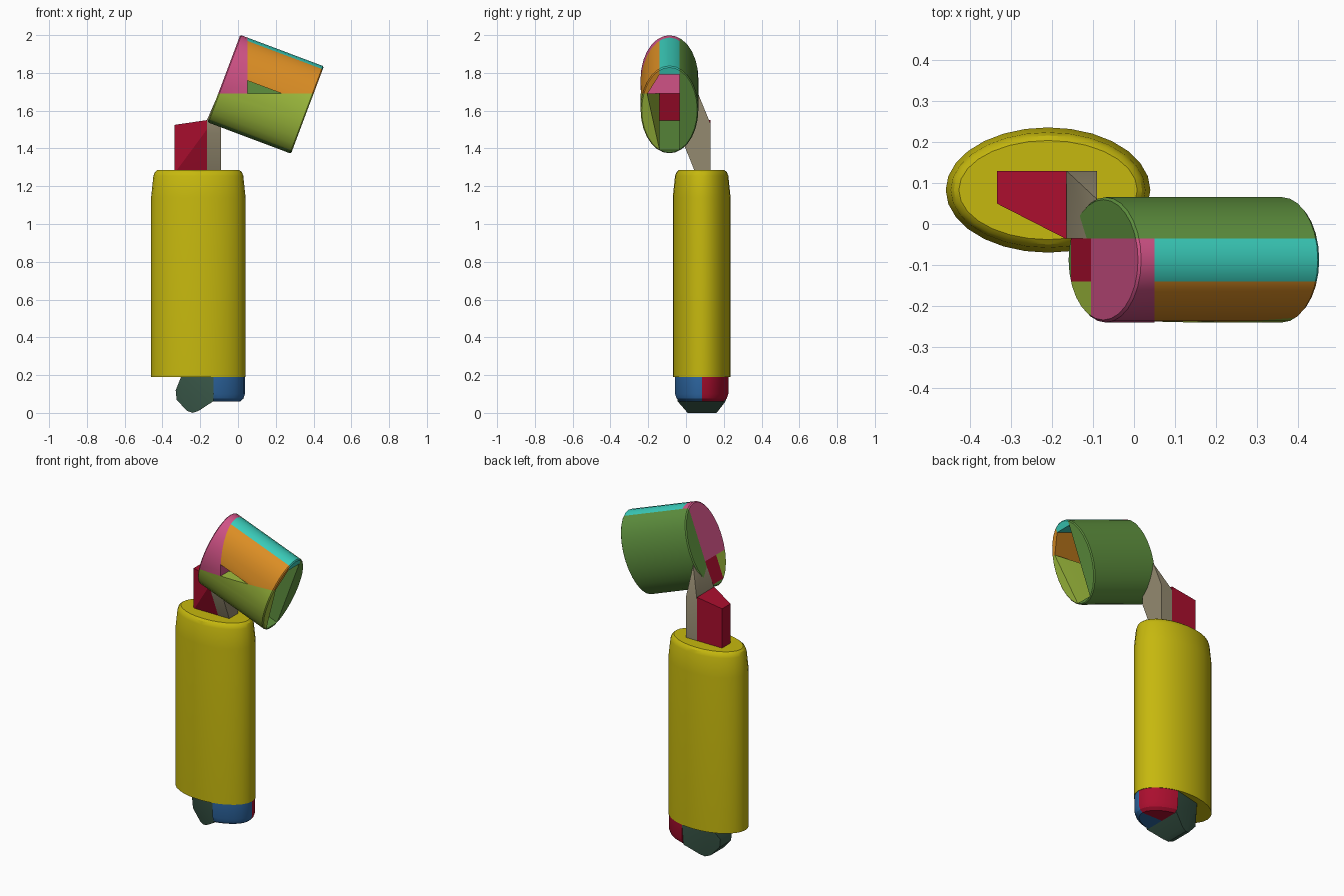
import bpy, bmesh, math
from mathutils import Vector

if "Cube" in bpy.data.objects:
    bpy.data.objects.remove(bpy.data.objects["Cube"], do_unlink=True)


def material(name, rgb):
    lin = [((c / 255 + 0.055) / 1.055) ** 2.4 for c in rgb]
    m = bpy.data.materials.new(name)
    m.use_nodes = True
    m.diffuse_color = (*lin, 1)
    m.node_tree.nodes["Principled BSDF"].inputs["Base Color"].default_value = (*lin, 1)
    return m


yellow = material("yellow", (198, 184, 14))
blue = material("blue", (46, 104, 164))
crimson = material("crimson", (170, 14, 46))
pine = material("dark green", (62, 94, 78))
beige = material("beige", (148, 138, 112))
green = material("green", (94, 144, 62))
lime = material("lime", (160, 190, 62))
orange = material("orange", (220, 142, 36))
pink = material("pink", (208, 82, 134))
cyan = material("cyan", (58, 204, 186))


def solid(name, points, mat, cuts=()):
    """Convex solid through the points; each cut (point, normal) removes the normal's side."""
    bm = bmesh.new()
    for p in points:
        bm.verts.new(p)
    res = bmesh.ops.convex_hull(bm, input=bm.verts)
    spare = {g for g in res["geom_interior"] + res["geom_unused"]
             if isinstance(g, bmesh.types.BMVert)}
    bmesh.ops.delete(bm, geom=list(spare), context='VERTS')
    for co, no in cuts:
        bmesh.ops.bisect_plane(bm, geom=bm.verts[:] + bm.edges[:] + bm.faces[:], dist=1e-5,
                               plane_co=co, plane_no=no, clear_outer=True)
        bmesh.ops.holes_fill(bm, edges=[e for e in bm.edges if e.is_boundary], sides=0)
    bmesh.ops.dissolve_limit(bm, angle_limit=math.radians(0.5), verts=bm.verts, edges=bm.edges)
    bmesh.ops.recalc_face_normals(bm, faces=bm.faces)
    me = bpy.data.meshes.new(name)
    bm.to_mesh(me)
    bm.free()
    me.materials.append(mat)
    ob = bpy.data.objects.new(name, me)
    bpy.context.collection.objects.link(ob)
    bpy.ops.object.select_all(action='DESELECT')
    ob.select_set(True)
    bpy.context.view_layer.objects.active = ob
    bpy.ops.object.shade_smooth_by_angle(angle=math.radians(28))
    return ob


def ellipse(rx, ry, n=28):
    return [(rx * math.cos(2 * math.pi * i / n), ry * math.sin(2 * math.pi * i / n))
            for i in range(n)]


def body_rings(rings):
    """Oval rings (z, inset) stacked about the body axis."""
    return [(-0.21 + a, 0.083 + b, z) for z, inset in rings
            for a, b in ellipse(0.25 - inset, 0.153 - inset)]


# Main oval body
solid("body", body_rings([(0.19, 0), (1.14, 0), (1.255, 0.012), (1.275, 0.02), (1.285, 0.032)]),
      yellow)

# Foot: two rounded quarter blocks and a faceted wedge
foot = body_rings([(0.06, 0.03), (0.075, 0.012), (0.1, 0.003), (0.2, 0.003)])
side = ((-0.13, 0, 0), (-1, 0, 0))
solid("foot_front", foot, blue, [side, ((0, 0.085, 0), (0, 1, 0))])
solid("foot_back", foot, crimson, [side, ((0, 0.085, 0), (0, -1, 0))])
wedge = []
for x, z, y0, y1 in [(-0.13, 0.195, -0.06, 0.225), (-0.13, 0.062, -0.045, 0.21),
                     (-0.30, 0.195, -0.02, 0.185), (-0.33, 0.12, 0.03, 0.14),
                     (-0.325, 0.07, 0.03, 0.14), (-0.27, 0.01, 0.02, 0.15),
                     (-0.24, 0.0, 0.01, 0.16), (-0.21, 0.01, 0.0, 0.17)]:
    wedge += [(x, y0, z), (x, y1, z)]
solid("foot_wedge", wedge, pine)

# Hinge post and bracket on top of the body
post = [(x, y, z) for x, y, z in [
    (-0.335, 0.05, 1.27), (-0.335, 0.13, 1.27), (-0.335, 0.05, 1.525), (-0.335, 0.13, 1.525),
    (-0.165, 0.05, 1.27), (-0.165, 0.13, 1.27), (-0.165, 0.0, 1.40), (-0.165, -0.037, 1.50),
    (-0.165, -0.037, 1.55), (-0.165, 0.13, 1.55)]]
solid("hinge_post", post, crimson)
bracket = [(x, y, z) for x in (-0.165, -0.09) for y, z in [
    (0.05, 1.27), (0.13, 1.27), (0.13, 1.53), (0.0, 1.40), (-0.035, 1.48)]]
bracket += [(-0.165, -0.035, 1.55), (-0.09, 0.06, 1.70), (-0.09, -0.035, 1.72)]
solid("hinge_bracket", bracket, beige)

# Tilted lid frame: s runs along the lid, t across it
START = Vector((-0.075, -0.0875, 1.77))
ALONG = Vector((0.936, 0, -0.352)).normalized()
UP = Vector((0.352, 0, 0.936)).normalized()
LENGTH = 0.473


def lid_point(s, y, t):
    p = START + ALONG * s + UP * t
    return Vector((p.x, y, p.z))


def plane3(a, b, c, inside_y=1):
    """Cut through three lid points that removes the +y (inner) side."""
    a, b, c = lid_point(*a), lid_point(*b), lid_point(*c)
    n = (b - a).cross(c - a).normalized()
    return (a, n if n.y * inside_y > 0 else -n)


lid = [lid_point(s, -0.0875 + b, t) for s, inset in ((0, 0.006), (0.006, 0), (LENGTH - 0.006, 0),
                                                     (LENGTH, 0.006))
       for t, b in ellipse(0.247 - inset, 0.153 - inset)]

FRONT, BACK = -0.14, -0.035
above_y = lambda y: ((0, y, 0), (0, -1, 0))      # keep y above
below_y = lambda y: ((0, y, 0), (0, 1, 0))       # keep y below
keep_high = ((0, 0, 1.69), (0, 0, -1))
keep_low = ((0, 0, 1.69), (0, 0, 1))
keep_left = ((0.05, 0, 0), (1, 0, 0))
keep_right = ((0.05, 0, 0), (-1, 0, 0))
slot = [above_y(FRONT), below_y(BACK)]

# Lid walls around an open slot
solid("lid_back", lid, green, [above_y(BACK)])
solid("lid_floor", lid, green, slot + [(lid_point(0, 0, -0.225), UP)])
solid("lid_roof", lid, cyan, slot + [keep_right, (lid_point(0, 0, 0.2), -UP)])
solid("lid_end_upper", lid, pink, [below_y(BACK), keep_left, keep_high])
solid("lid_end_lower", lid, crimson,
      slot + [keep_low, (lid_point(0.03, 0, 0), ALONG), (lid_point(0, 0, -0.225), -UP)])
solid("lid_front_upper", lid, orange,
      [below_y(FRONT), keep_right, keep_high,
       plane3((0, -0.14, 0.2), (LENGTH, -0.14, 0.2), (LENGTH, -0.205, 0.09))])
solid("lid_front_lower", lid, lime,
      [below_y(FRONT), keep_low,
       plane3((0, -0.14, -0.085), (LENGTH, -0.14, -0.225), (LENGTH, -0.205, 0.09))])
